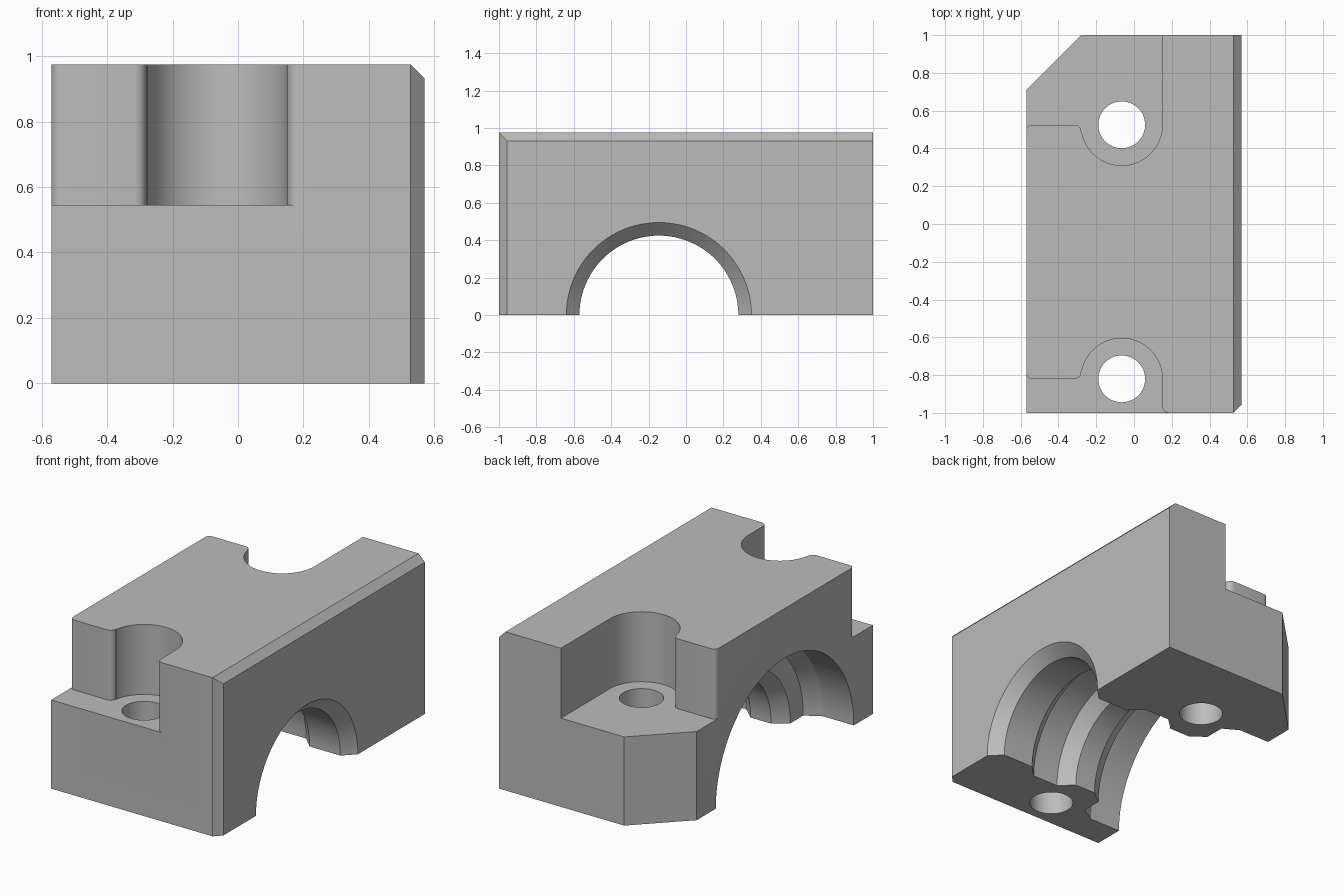
import bpy, bmesh
from math import cos, sin, radians, pi
from mathutils import Matrix, Vector

cube = bpy.data.objects.get("Cube")
if cube:
    bpy.data.objects.remove(cube, do_unlink=True)

HX, HY, HZ = 0.57, 1.0, 0.975      # half width, half length, height
CH = 0.043                         # edge chamfer
SHELF = 0.545                      # height of the bolt shelves
BOLT_X, FRONT_Y, BACK_Y = -0.065, -0.82, 0.525
BORE_Y = -0.145

grey = bpy.data.materials.new("plain grey")
grey.use_nodes = True
grey.diffuse_color = (0.5, 0.5, 0.5, 1)
grey.node_tree.nodes["Principled BSDF"].inputs["Base Color"].default_value = (0.5, 0.5, 0.5, 1)


def make_object(name, bm):
    bmesh.ops.recalc_face_normals(bm, faces=bm.faces)
    mesh = bpy.data.meshes.new(name)
    bm.to_mesh(mesh)
    bm.free()
    mesh.materials.append(grey)
    obj = bpy.data.objects.new(name, mesh)
    bpy.context.collection.objects.link(obj)
    return obj


def prism(points, z0, z1):
    bm = bmesh.new()
    face = bm.faces.new([bm.verts.new((x, y, z0)) for x, y in points])
    top = bmesh.ops.extrude_face_region(bm, geom=[face])["geom"]
    bmesh.ops.translate(bm, vec=(0, 0, z1 - z0),
                        verts=[v for v in top if isinstance(v, bmesh.types.BMVert)])
    return bm


def arc(cx, cy, r, a0, a1, steps):
    angles = [radians(a0 + (a1 - a0) * i / steps) for i in range(steps + 1)]
    return [(cx + r * cos(a), cy + r * sin(a)) for a in angles]


def slice_off(bm, point, normal):
    cut = bmesh.ops.bisect_plane(bm, geom=bm.verts[:] + bm.edges[:] + bm.faces[:],
                                 plane_co=point, plane_no=normal, clear_outer=True)
    edges = [e for e in cut["geom_cut"] if isinstance(e, bmesh.types.BMEdge)]
    bmesh.ops.holes_fill(bm, edges=edges)


# Block with a cut back corner and two chamfered edges
bm = prism([(-HX, -HY), (HX, -HY), (HX, HY), (-HX, HY)], 0, HZ)
slice_off(bm, (-0.28, HY, 0), (-1, 1, 0))
slice_off(bm, (HX - CH, 0, HZ), (1, 0, 1))
slice_off(bm, (HX - CH, -HY, 0), (1, -1, 0))
block = make_object("bearing_block", bm)

cutters = []


# Bolt shelves: a step with rounded corners and a round pocket
def shelf_cutter(name, y, outward, end):
    pts = [(-0.8, -0.03)] + arc(-HX + 0.03, -0.03, 0.03, 180, 90, 6)
    pts += arc(-0.315, -0.035, 0.035, 90, 0, 6)
    pts += arc(BOLT_X, 0, 0.215, 190, 360, 40)
    pts += end + [(-0.8, 0.8)]
    cutters.append(make_object(name, prism([(u, y + outward * v) for u, v in pts], SHELF, 1.2)))


front_end = arc(0.185, 0.145, 0.035, 180, 90, 6) + [(0.185, 0.8)]
shelf_cutter("front_shelf_cutter", FRONT_Y, -1, front_end)
shelf_cutter("back_shelf_cutter", BACK_Y, 1, [(0.15, 0.8)])

# Bolt holes
for name, y in (("front_hole_cutter", FRONT_Y), ("back_hole_cutter", BACK_Y)):
    ring = arc(BOLT_X, y, 0.124, 0, 360, 48)[:-1]
    cutters.append(make_object(name, prism(ring, -0.2, 1.2)))

# Stepped and grooved half bore, turned around the x axis
profile = [(0.64, 0), (0.64, 0.565), (0.5, 0.425), (0.29, 0.425), (0.215, 0.5), (0.04, 0.5),
           (-0.04, 0.425), (-0.18, 0.425), (-0.265, 0.49), (-0.265, 0.615),
           (-0.36, 0.67), (-0.7, 0.67), (-0.7, 0)]
bm = bmesh.new()
verts = [bm.verts.new((x, BORE_Y + r, 0)) for x, r in profile]
edges = [bm.edges.new(pair) for pair in zip(verts, verts[1:])]
bmesh.ops.spin(bm, geom=verts + edges, cent=(0, BORE_Y, 0), axis=(1, 0, 0),
               angle=2 * pi, steps=96, use_duplicate=False)
bmesh.ops.remove_doubles(bm, verts=bm.verts, dist=0.0005)
cutters.append(make_object("bore_cutter", bm))

# Cut everything, then drop the cutters
bpy.context.view_layer.objects.active = block
block.select_set(True)
for cutter in cutters:
    cutter.hide_render = True
    mod = block.modifiers.new(cutter.name, "BOOLEAN")
    mod.operation = "DIFFERENCE"
    mod.solver = "EXACT"
    mod.object = cutter
    bpy.ops.object.modifier_apply(modifier=mod.name)
for cutter in cutters:
    bpy.data.objects.remove(cutter, do_unlink=True)

bpy.ops.object.select_all(action="DESELECT")
block.select_set(True)
bpy.ops.object.shade_smooth_by_angle(angle=radians(25))
